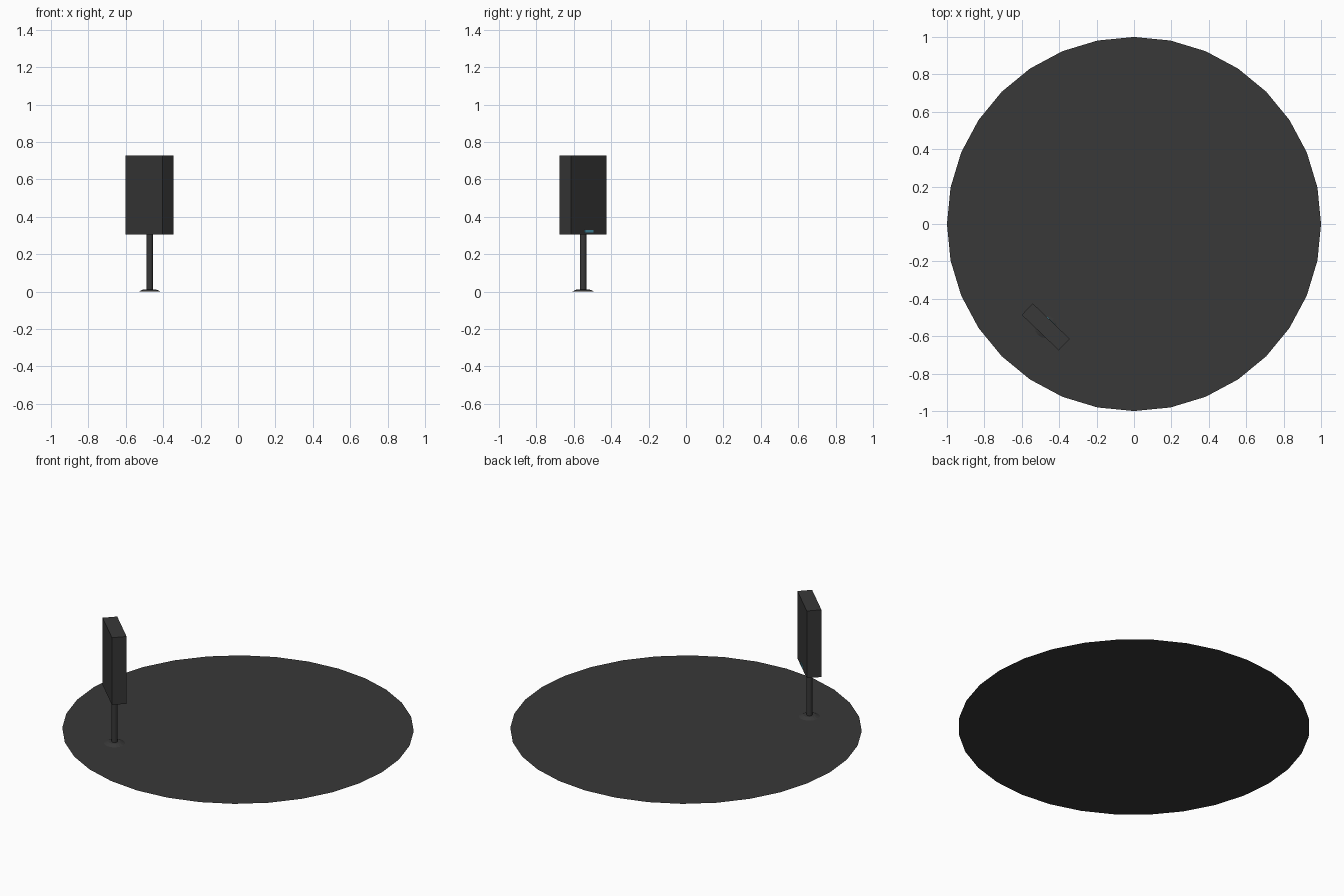
import bpy, math
from mathutils import Matrix, Vector

if "Cube" in bpy.data.objects:
    bpy.data.objects.remove(bpy.data.objects["Cube"])

CX, CY = -0.472, -0.55
PLACE = Matrix.Translation((CX, CY, 0)) @ Matrix.Rotation(math.radians(-43.8), 4, 'Z')


def material(name, color):
    m = bpy.data.materials.new(name)
    m.diffuse_color = (*color, 1)
    m.use_nodes = True
    m.node_tree.nodes["Principled BSDF"].inputs["Base Color"].default_value = m.diffuse_color
    return m


def finish(name, mat):
    o = bpy.context.object
    o.name = name
    o.data.materials.append(mat)
    return o


def box(name, center, size, mat):
    bpy.ops.mesh.primitive_cube_add(size=1)
    o = finish(name, mat)
    o.matrix_world = PLACE @ Matrix.Translation(center) @ Matrix.Diagonal((*size, 1))
    return o


dark = material("dark_grey", (0.04, 0.04, 0.04))
cyan = material("cyan", (0.1, 0.42, 0.58))

# Flat round floor, one 32-sided face
bpy.ops.mesh.primitive_circle_add(vertices=32, radius=1, fill_type='NGON')
finish("floor_disc", dark)

# Low flared foot and slim pole
bpy.ops.mesh.primitive_cone_add(vertices=16, radius1=0.06, radius2=0.035, depth=0.011,
                                location=(CX, CY, 0.0055))
finish("stand_foot", dark)
bpy.ops.mesh.primitive_cylinder_add(vertices=16, radius=0.018, depth=0.305,
                                    location=(CX, CY, 0.1525))
finish("stand_pole", dark)

# Upright cabinet facing the middle of the disc
box("cabinet", Vector((0, 0, 0.516)), (0.274, 0.085, 0.422), dark)

# Small coloured strip low on the inner face
box("indicator_strip", Vector((0, 0.043, 0.323)), (0.065, 0.004, 0.015), cyan)
